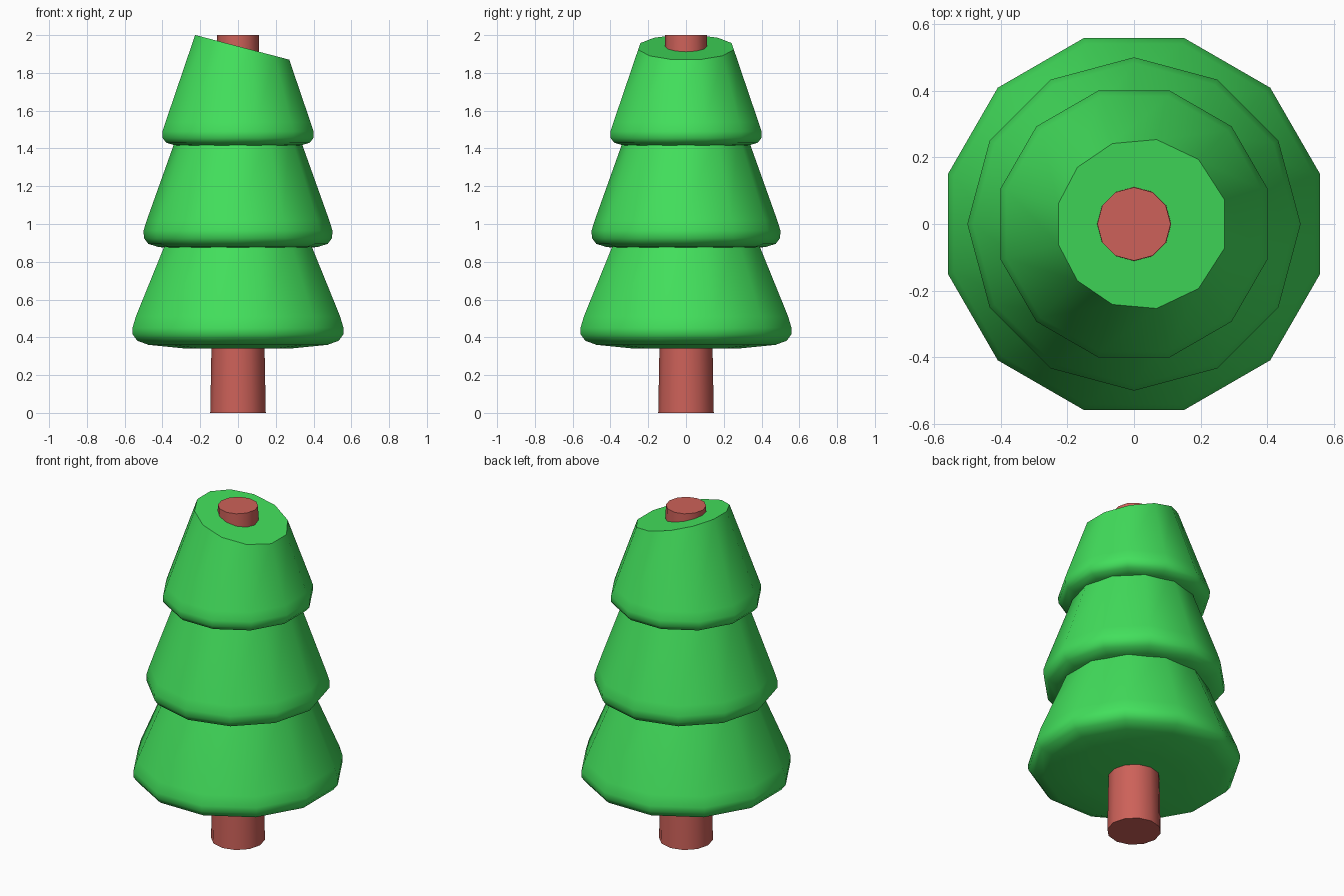
import bpy, bmesh, math

if "Cube" in bpy.data.objects:
    bpy.data.objects.remove(bpy.data.objects["Cube"])

SIDES = 12


def material(name, rgb):
    m = bpy.data.materials.new(name)
    m.diffuse_color = (*rgb, 1)
    m.use_nodes = True
    m.node_tree.nodes["Principled BSDF"].inputs["Base Color"].default_value = m.diffuse_color
    return m


def lathe(name, profile, turn, mat, cut=None):
    """Closed 12-sided solid from a (radius, z) profile, optionally cut by a plane."""
    bm = bmesh.new()
    rings = []
    for r, z in profile:
        angles = [math.radians(turn) + i * math.tau / SIDES for i in range(SIDES)]
        rings.append([bm.verts.new((r * math.cos(a), r * math.sin(a), z)) for a in angles])
    for lo, hi in zip(rings, rings[1:]):
        for i in range(SIDES):
            j = (i + 1) % SIDES
            bm.faces.new((lo[i], lo[j], hi[j], hi[i]))
    bm.faces.new(rings[0][::-1])
    bm.faces.new(rings[-1])
    if cut:
        co, no = cut
        res = bmesh.ops.bisect_plane(bm, geom=bm.verts[:] + bm.edges[:] + bm.faces[:],
                                     plane_co=co, plane_no=no, clear_outer=True)
        edges = [e for e in res["geom_cut"] if isinstance(e, bmesh.types.BMEdge)]
        bmesh.ops.contextual_create(bm, geom=edges)
    bmesh.ops.recalc_face_normals(bm, faces=bm.faces[:])
    me = bpy.data.meshes.new(name)
    bm.to_mesh(me)
    bm.free()
    me.materials.append(mat)
    ob = bpy.data.objects.new(name, me)
    bpy.context.collection.objects.link(ob)
    bpy.ops.object.select_all(action="DESELECT")
    ob.select_set(True)
    bpy.context.view_layer.objects.active = ob
    bpy.ops.object.shade_smooth_by_angle(angle=math.radians(48))


green = material("foliage_green", (0.055, 0.74, 0.107))
red = material("trunk_red", (0.61, 0.12, 0.10))

# Tapered trunk running through the whole tree
lathe("trunk", [(0.147, 0), (0.11, 2.0)], 0, red)

# Three foliage tiers with rounded lower rims
lathe("lower_foliage", [(0.28, 0.34), (0.49, 0.36), (0.552, 0.382), (0.577, 0.415),
                        (0.578, 0.45), (0.56, 0.51), (0.375, 0.95)], 15, green)
lathe("middle_foliage", [(0.22, 0.86), (0.42, 0.878), (0.475, 0.895), (0.498, 0.925),
                         (0.5, 0.965), (0.483, 1.02), (0.315, 1.49)], 0, green)

# Top tier, sliced off by a plane sloping down to the right
lathe("upper_foliage", [(0.2, 1.40), (0.35, 1.418), (0.393, 1.43), (0.413, 1.455),
                        (0.414, 1.49), (0.397, 1.54), (0.2, 2.1)], 15, green,
      cut=((-0.225, 0, 2.0), (0.262, 0, 1)))
